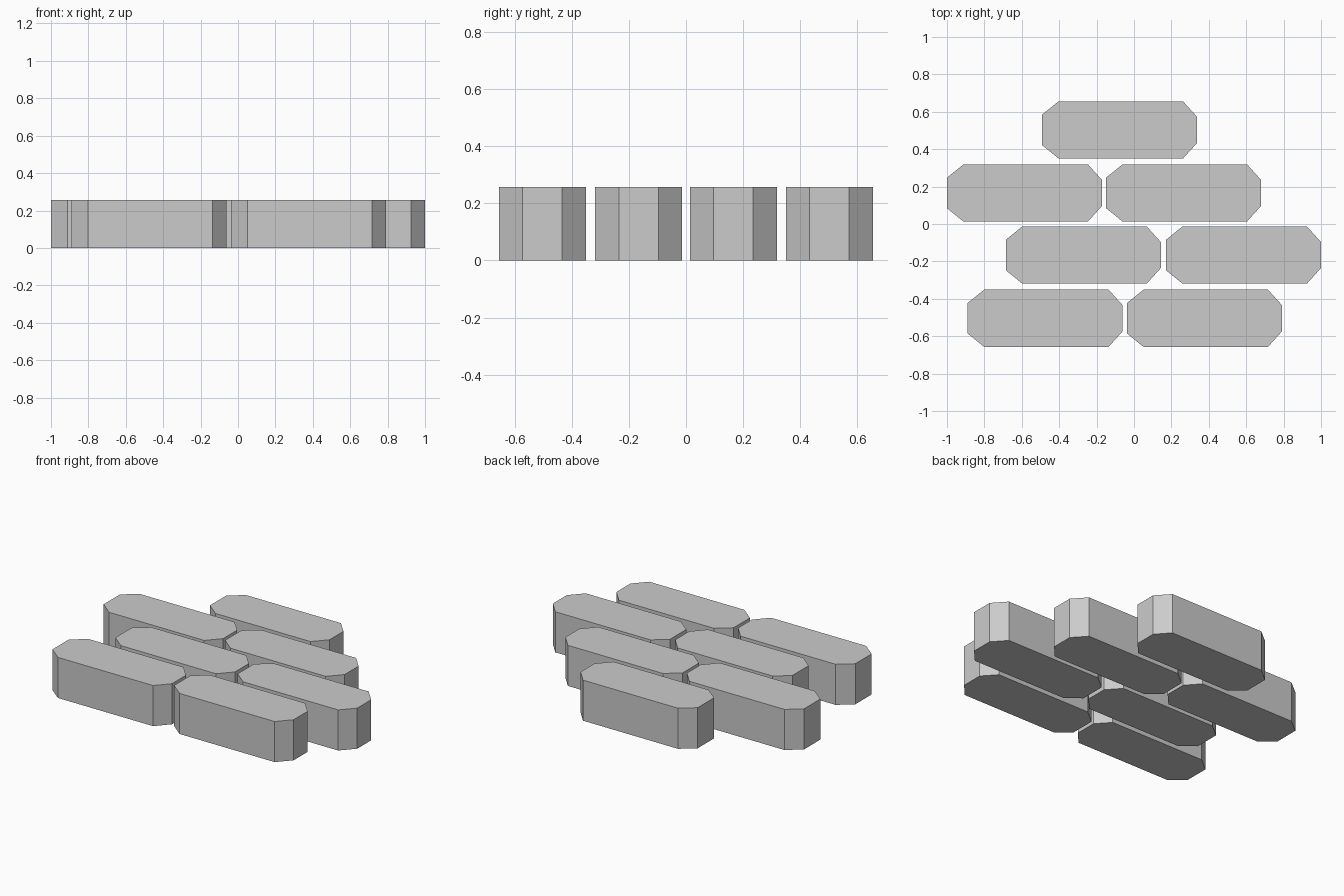
import bpy, bmesh

if "Cube" in bpy.data.objects:
    bpy.data.objects.remove(bpy.data.objects["Cube"])

LENGTH, WIDTH, HEIGHT = 0.829, 0.305, 0.257
HL, HW = LENGTH / 2, WIDTH / 2

# Paver outline: the two ends have slightly different corner cuts
LX, LY = 0.088, 0.071   # left corners
RX, RY = 0.075, 0.083   # right corners
OUTLINE = [(-HL + LX, -HW), (HL - RX, -HW), (HL, -HW + RY), (HL, HW - RY),
           (HL - RX, HW), (-HL + LX, HW), (-HL, HW - LY), (-HL, -HW + LY)]


def paver(name, x, y):
    bm = bmesh.new()
    base = bm.faces.new([bm.verts.new((px, py, 0)) for px, py in OUTLINE])
    top = bmesh.ops.extrude_face_region(bm, geom=[base], use_keep_orig=True)
    verts = [g for g in top["geom"] if isinstance(g, bmesh.types.BMVert)]
    bmesh.ops.translate(bm, verts=verts, vec=(0, 0, HEIGHT))
    bmesh.ops.recalc_face_normals(bm, faces=bm.faces)
    mesh = bpy.data.meshes.new(name)
    bm.to_mesh(mesh)
    bm.free()
    obj = bpy.data.objects.new(name, mesh)
    obj.location = (x, y, 0)
    bpy.context.collection.objects.link(obj)


# Staggered rows, front to back: (row centre y, brick centres x)
ROWS = [(-0.504, (-0.475, 0.377)),
        (-0.166, (-0.271, 0.5855)),
        (0.166, (-0.5855, 0.265)),
        (0.503, (-0.077,))]
for r, (y, xs) in enumerate(ROWS, 1):
    for c, x in enumerate(xs, 1):
        paver(f"paving_brick_row{r}_{c}", x, y)
